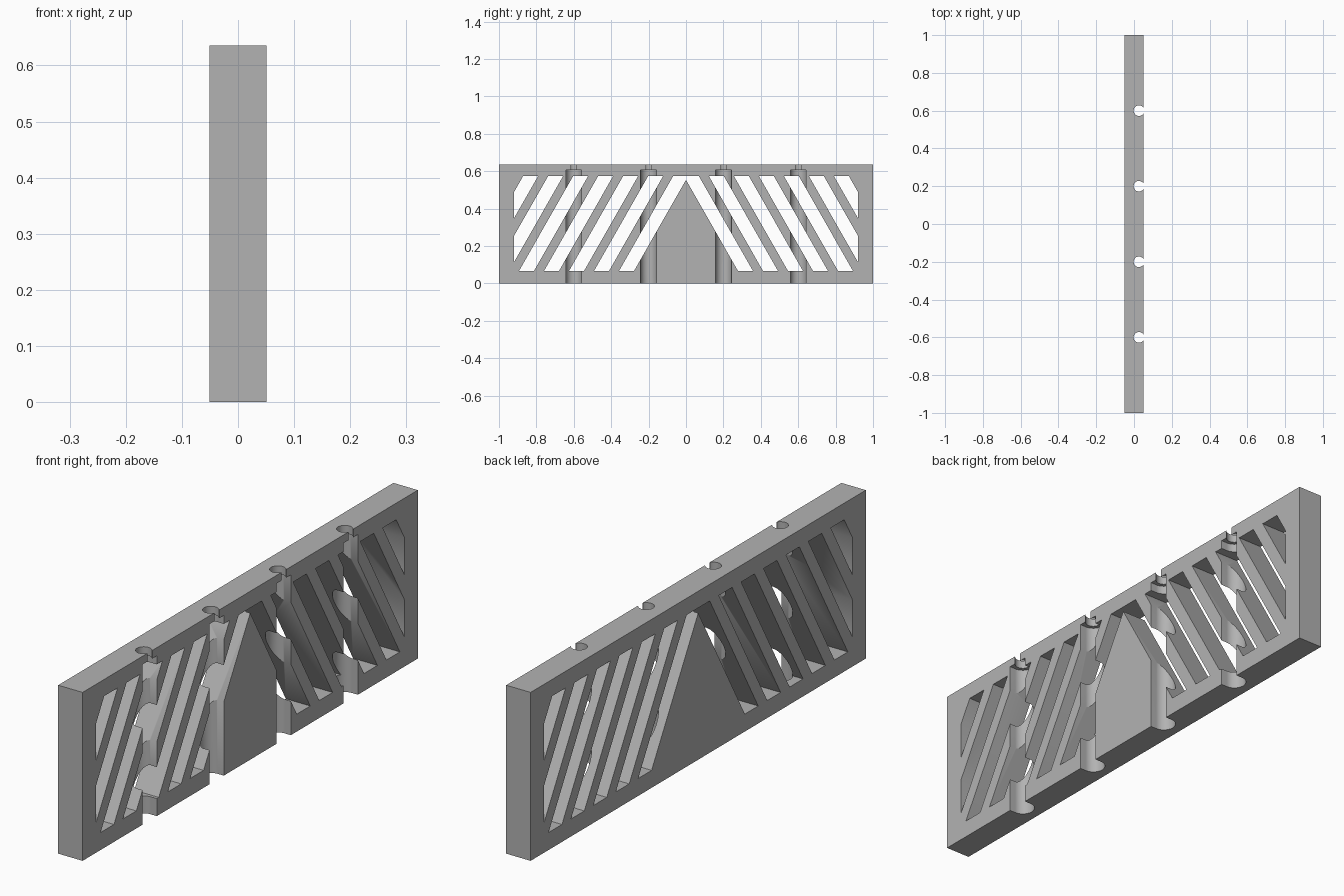
import bpy, bmesh, math
from mathutils import Vector, Matrix

cube = bpy.data.objects.get("Cube")
if cube:
    bpy.data.objects.remove(cube, do_unlink=True)

THICK, LENGTH, HEIGHT = 0.102, 2.0, 0.636
PIN_X, PIN_Y = 0.026, (-0.6, -0.2, 0.2, 0.6)

grey = bpy.data.materials.new("plain grey")
grey.use_nodes = True
colour = (0.448, 0.448, 0.448, 1)
grey.diffuse_color = colour
grey.node_tree.nodes["Principled BSDF"].inputs["Base Color"].default_value = colour


def make_object(name, bm):
    bmesh.ops.recalc_face_normals(bm, faces=bm.faces[:])
    mesh = bpy.data.meshes.new(name)
    bm.to_mesh(mesh)
    bm.free()
    mesh.materials.append(grey)
    obj = bpy.data.objects.new(name, mesh)
    bpy.context.collection.objects.link(obj)
    return obj


def prism(bm, points, direction):
    """Extrude a closed outline into a solid."""
    face = bm.faces.new([bm.verts.new(p) for p in points])
    out = bmesh.ops.extrude_face_region(bm, geom=[face], use_keep_orig=True)
    verts = [v for v in out["geom"] if isinstance(v, bmesh.types.BMVert)]
    bmesh.ops.translate(bm, verts=verts, vec=direction)


def keyhole_cutter(name, radius, half_slot, z0, z1):
    """Round channels that open through the +x face."""
    bm = bmesh.new()
    start = math.asin(half_slot / radius)
    steps = 32
    for y in PIN_Y:
        outline = [(0.08, y + half_slot, z0)]
        for i in range(steps + 1):
            a = start + (2 * math.pi - 2 * start) * i / steps
            outline.append((PIN_X + radius * math.cos(a), y + radius * math.sin(a), z0))
        outline.append((0.08, y - half_slot, z0))
        prism(bm, outline, (0, 0, z1 - z0))
    return make_object(name, bm)


def slot_cutter(name, side):
    """Slanted parallel slots, trimmed to one half of the framed window."""
    low, high, end = 0.066, 0.573, 0.92
    lean = (high - low) / math.tan(math.radians(60.3))
    bm = bmesh.new()
    for k in range(7):
        y = -0.011 + 0.1337 * k
        outline = [(-0.1, y, high), (-0.1, y + 0.08, high),
                   (-0.1, y + 0.08 + lean, low), (-0.1, y + lean, low)]
        prism(bm, outline, (0.2, 0, 0))
    for limit, normal in ((-0.0005, -1), (end, 1)):
        cut = bmesh.ops.bisect_plane(
            bm, geom=bm.verts[:] + bm.edges[:] + bm.faces[:],
            plane_co=(0, limit, 0), plane_no=(0, normal, 0), clear_outer=True)
        edges = [e for e in cut["geom_cut"] if isinstance(e, bmesh.types.BMEdge)]
        bmesh.ops.holes_fill(bm, edges=edges)
    bmesh.ops.transform(bm, matrix=Matrix.Diagonal((1, side, 1, 1)), verts=bm.verts[:])
    return make_object(name, bm)


# Solid panel
bm = bmesh.new()
bmesh.ops.create_cube(bm, size=1)
bmesh.ops.scale(bm, vec=(THICK, LENGTH, HEIGHT), verts=bm.verts[:])
bmesh.ops.translate(bm, vec=Vector((0, 0, HEIGHT / 2)), verts=bm.verts[:])
panel = make_object("slotted_panel", bm)

# Wide channels from below, narrow keyholes through the top, slanted slots
cutters = [
    keyhole_cutter("channel_cutter", 0.0425, 0.0424, -0.05, 0.605),
    keyhole_cutter("keyhole_cutter", 0.028, 0.014, 0.58, 0.7),
    slot_cutter("back_slot_cutter", 1),
    slot_cutter("front_slot_cutter", -1),
]
bpy.context.view_layer.objects.active = panel
panel.select_set(True)
for cutter in cutters:
    cutter.hide_render = True
    mod = panel.modifiers.new(cutter.name, "BOOLEAN")
    mod.operation = "DIFFERENCE"
    mod.solver = "EXACT"
    mod.object = cutter
    bpy.ops.object.modifier_apply(modifier=mod.name)
    bpy.data.objects.remove(cutter, do_unlink=True)

bpy.ops.object.shade_smooth_by_angle(angle=math.radians(30))
